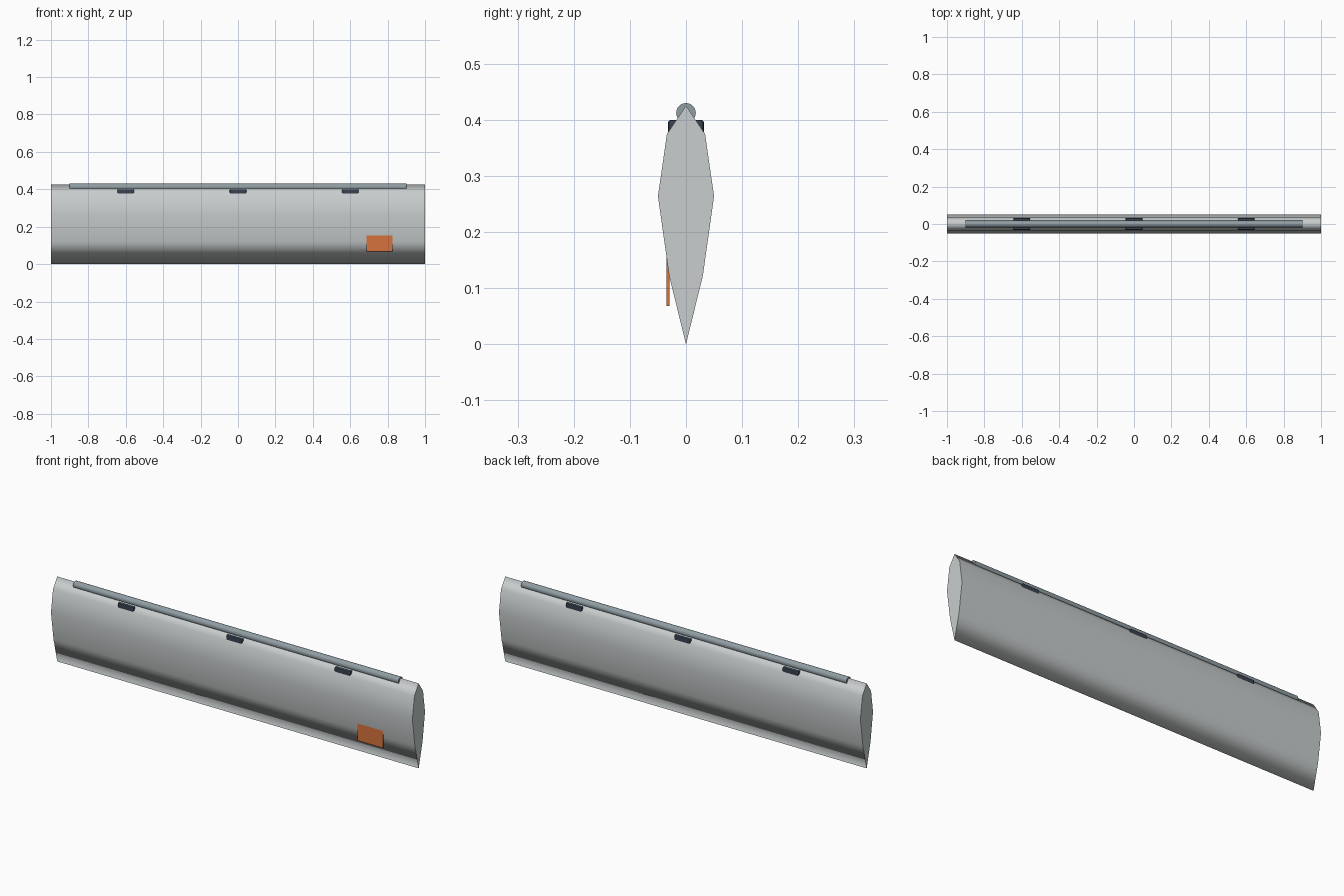
import bpy, bmesh, math
from mathutils import Matrix

if "Cube" in bpy.data.objects:
    bpy.data.objects.remove(bpy.data.objects["Cube"])


def material(name, rgb):
    m = bpy.data.materials.new(name)
    m.diffuse_color = (*rgb, 1)
    m.use_nodes = True
    m.node_tree.nodes["Principled BSDF"].inputs["Base Color"].default_value = m.diffuse_color
    return m


GREY = material("light grey", (0.58, 0.61, 0.61))
STEEL = material("blue grey", (0.28, 0.34, 0.37))
DARK = material("dark slate", (0.04, 0.055, 0.08))
ORANGE = material("orange", (0.66, 0.17, 0.045))


def finish(bm, name, mat, smooth=True):
    """Smooth the sides, keep the end caps (facing x) flat with sharp rims."""
    bmesh.ops.recalc_face_normals(bm, faces=bm.faces)
    if smooth:
        for f in bm.faces:
            f.smooth = abs(f.normal.x) < 0.9
        for e in bm.edges:
            e.smooth = all(f.smooth for f in e.link_faces)
    me = bpy.data.meshes.new(name)
    bm.to_mesh(me)
    bm.free()
    me.materials.append(mat)
    ob = bpy.data.objects.new(name, me)
    bpy.context.collection.objects.link(ob)
    return ob


def extrude_x(name, profile, half, mat):
    """Prism along x from a (y, z) outline."""
    bm = bmesh.new()
    face = bm.faces.new([bm.verts.new((-half, y, z)) for y, z in profile])
    ext = bmesh.ops.extrude_face_region(bm, geom=[face], use_keep_orig=True)
    verts = [g for g in ext["geom"] if isinstance(g, bmesh.types.BMVert)]
    bmesh.ops.translate(bm, verts=verts, vec=(2 * half, 0, 0))
    return finish(bm, name, mat)


def box(name, centre, size, mat, bevel=0):
    bm = bmesh.new()
    bmesh.ops.create_cube(bm, size=1, matrix=Matrix.Translation(centre) @ Matrix.Diagonal((*size, 1)))
    if bevel:
        bmesh.ops.bevel(bm, geom=bm.edges[:], offset=bevel, segments=2,
                        profile=0.5, affect='EDGES')
    return finish(bm, name, mat, smooth=False)


# Blade body: mirrored lens-shaped cross-section
side = [(0.034, 0.375), (0.05, 0.264), (0.03, 0.122)]
outline = [(0, 0.425)] + side + [(0, 0)] + [(-y, z) for y, z in reversed(side)]
extrude_x("blade_body", outline, 1.0, GREY)

# Rod along the top edge
R, N = 0.0175, 24
circle = [(R * math.cos(2 * math.pi * i / N), 0.4125 + R * math.sin(2 * math.pi * i / N))
          for i in range(N)]
extrude_x("top_rod", circle, 0.9, STEEL)

# Three clips straddling the top edge
for i, x in enumerate((-0.6, 0, 0.6)):
    box(f"clip_{i + 1}", (x, 0, 0.385), (0.09, 0.064, 0.03), DARK, 0.005)

# Small plate on the front
box("front_tag", (0.756, -0.032, 0.112), (0.14, 0.005, 0.088), ORANGE)
